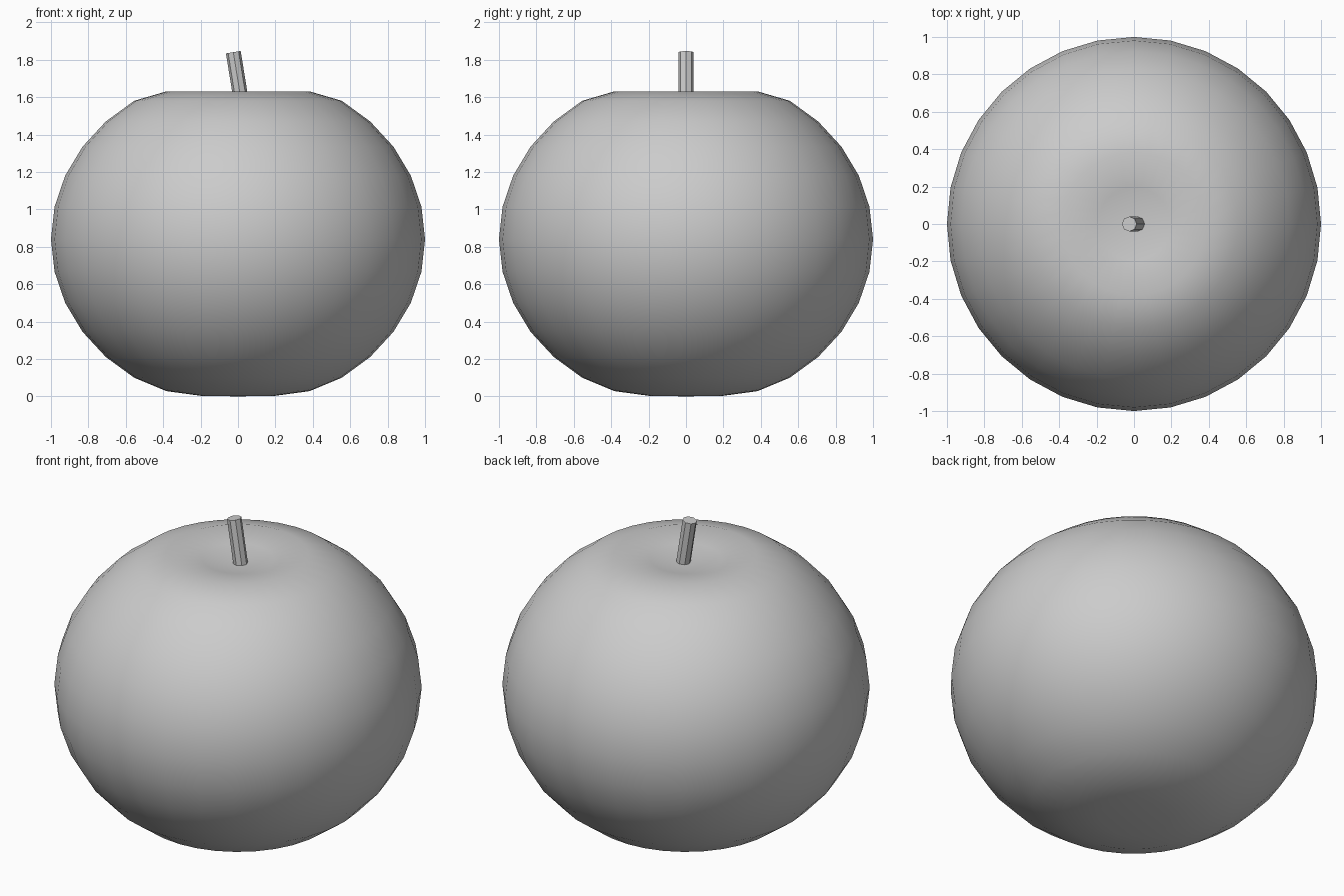
import bpy, math
from mathutils import Vector

cube = bpy.data.objects.get("Cube")
if cube:
    bpy.data.objects.remove(cube, do_unlink=True)

grey = bpy.data.materials.new("plain grey")
grey.use_nodes = True
grey.diffuse_color = (0.6, 0.6, 0.6, 1)
grey.node_tree.nodes["Principled BSDF"].inputs["Base Color"].default_value = (0.6, 0.6, 0.6, 1)

MIDDLE, HALF_HEIGHT = 0.84, 0.89
TOP_DENT, BASE_DENT, DENT_RADIUS = 0.155, 0.05, 0.55


def falloff(distance):
    t = max(0.0, 1 - distance / DENT_RADIUS)
    return t * t * (3 - 2 * t)


# Fruit body: squashed sphere with both poles pushed inwards
bpy.ops.mesh.primitive_uv_sphere_add(segments=32, ring_count=16, radius=1)
body = bpy.context.object
body.name = "fruit_body"
for v in body.data.vertices:
    pole = Vector((0, 0, 1 if v.co.z > 0 else -1))
    push = falloff((v.co - pole).length)
    v.co.z = MIDDLE + v.co.z * HALF_HEIGHT
    v.co.z += -TOP_DENT * push if pole.z > 0 else BASE_DENT * push
body.data.materials.append(grey)
bpy.ops.object.shade_smooth()

# Stem: leaning cylinder sunk into the top dent
tip, lean, length = Vector((-0.025, 0, 1.84)), math.radians(-9.2), 0.34
axis = Vector((math.sin(lean), 0, math.cos(lean)))
bpy.ops.mesh.primitive_cylinder_add(vertices=8, radius=0.04, depth=length,
                                    location=tip - axis * length / 2,
                                    rotation=(0, lean, 0))
stem = bpy.context.object
stem.name = "stem"
stem.data.materials.append(grey)
